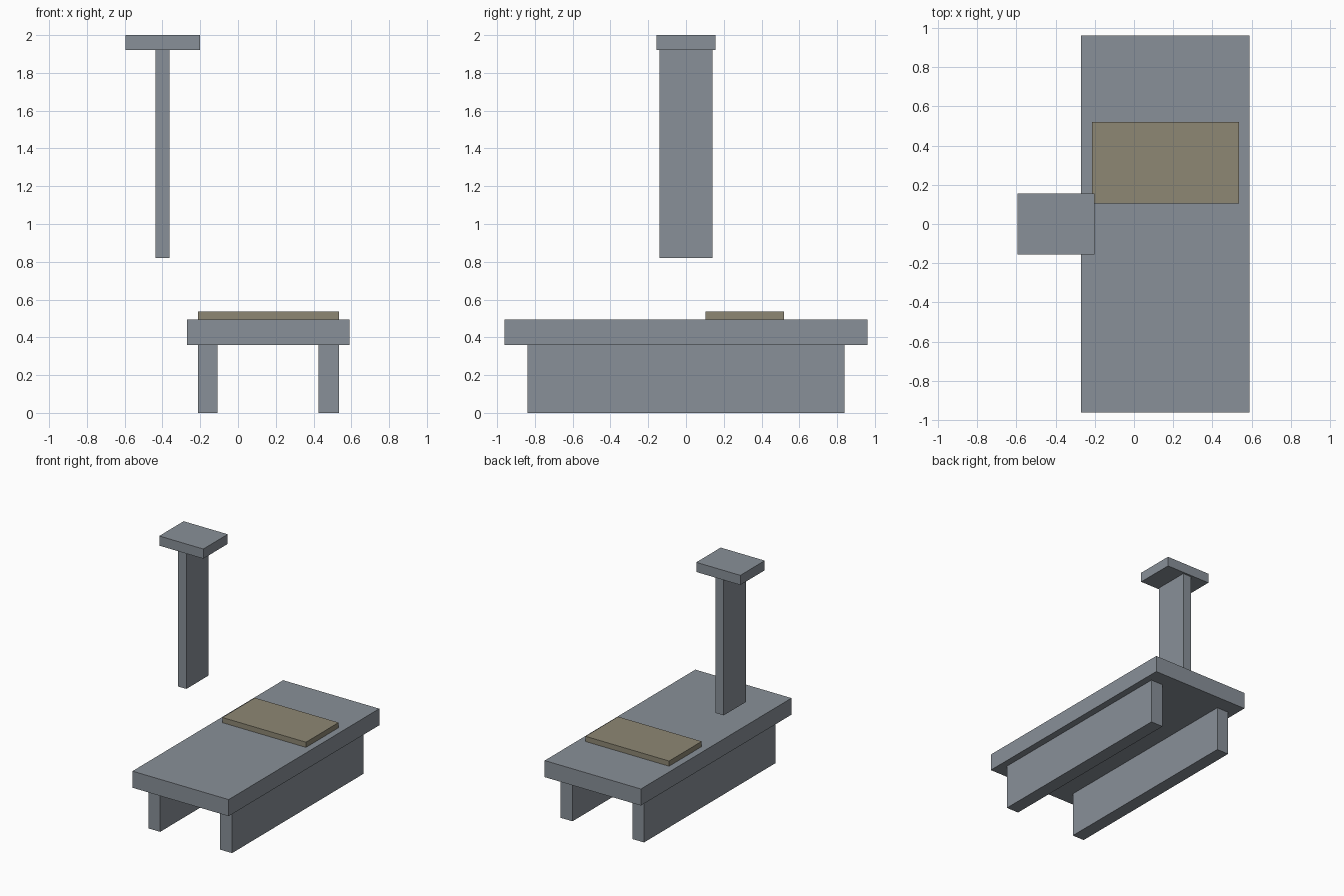
import bpy
from mathutils import Matrix, Vector

if "Cube" in bpy.data.objects:
    bpy.data.objects.remove(bpy.data.objects["Cube"])


def material(name, color):
    m = bpy.data.materials.new(name)
    m.diffuse_color = (*color, 1.0)
    m.use_nodes = True
    m.node_tree.nodes["Principled BSDF"].inputs["Base Color"].default_value = m.diffuse_color
    return m


stone = material("blue grey stone", (0.25, 0.28, 0.315))
cloth = material("tan cloth", (0.27, 0.245, 0.175))


def box(name, x, y, z, mat):
    """Box spanning the given (min, max) ranges."""
    bpy.ops.mesh.primitive_cube_add(size=1)
    ob = bpy.context.object
    ob.name = name
    spans = (x, y, z)
    centre = Vector([(a + b) / 2 for a, b in spans])
    size = [b - a for a, b in spans]
    ob.data.transform(Matrix.Translation(centre) @ Matrix.Diagonal((*size, 1)))
    ob.data.materials.append(mat)
    return ob


# Bench: slab on two long supports
box("bench_slab", (-0.27, 0.59), (-0.962, 0.962), (0.36, 0.494), stone)
for side, x in (("left", (-0.213, -0.108)), ("right", (0.427, 0.535))):
    box(side + "_support", x, (-0.84, 0.84), (0.0, 0.36), stone)

# Thin pad lying on the slab
box("pad", (-0.213, 0.535), (0.104, 0.52), (0.494, 0.536), cloth)

# Raised post with its cap
box("post", (-0.436, -0.363), (-0.141, 0.141), (0.82, 1.922), stone)
box("post_cap", (-0.595, -0.201), (-0.156, 0.156), (1.922, 2.0), stone)
